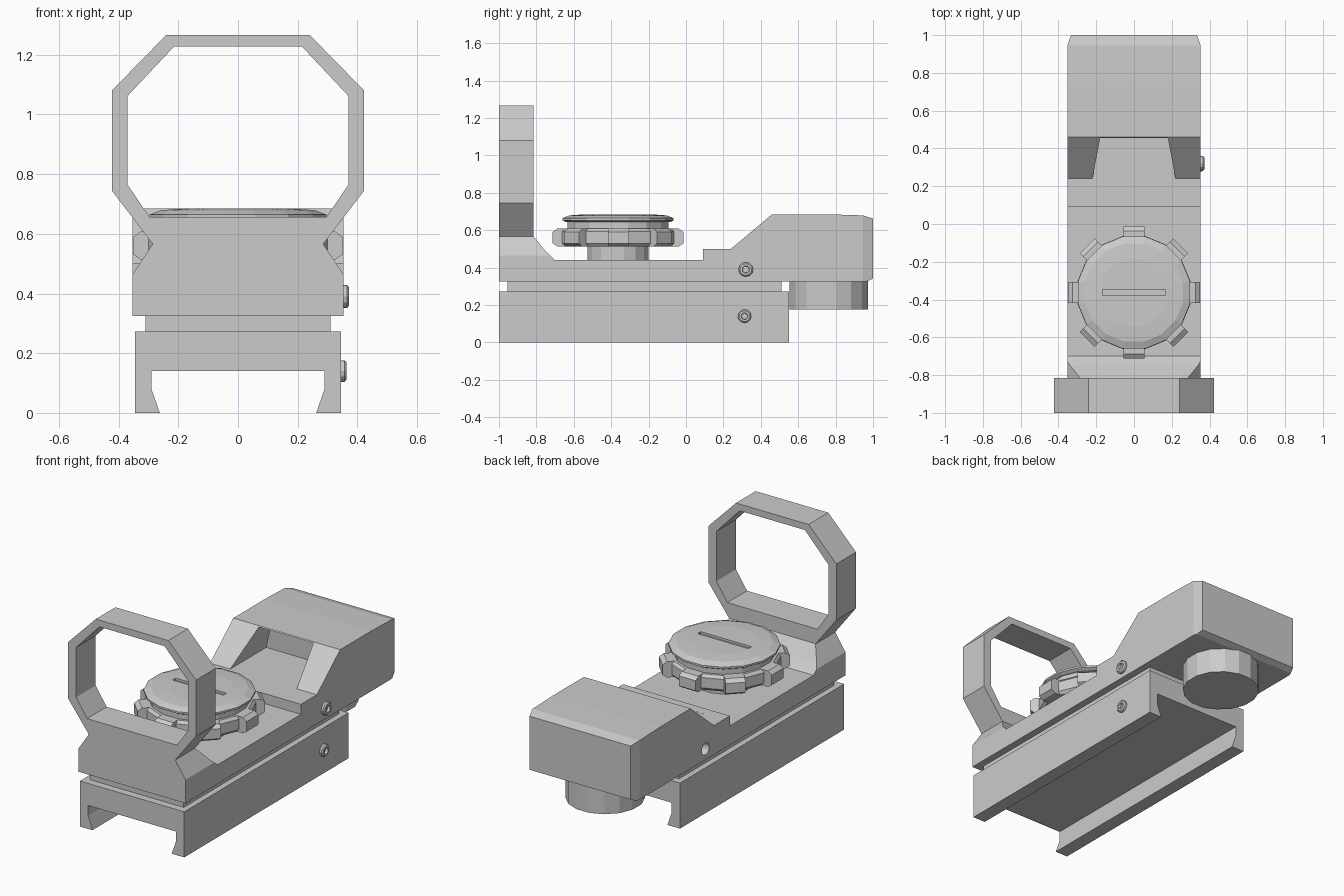
import bpy, bmesh, math
from mathutils import Matrix, Vector

if "Cube" in bpy.data.objects:
    bpy.data.objects.remove(bpy.data.objects["Cube"])


def finish(name, bm):
    bmesh.ops.recalc_face_normals(bm, faces=bm.faces)
    me = bpy.data.meshes.new(name)
    bm.to_mesh(me)
    bm.free()
    ob = bpy.data.objects.new(name, me)
    bpy.context.collection.objects.link(ob)
    return ob


def prism_bm(pts, axis, a, b):
    """Extrude a 2D outline along x (points are y,z) or y (points are x,z)."""
    bm = bmesh.new()
    at = (lambda p, t: (t, p[0], p[1])) if axis == 'x' else (lambda p, t: (p[0], t, p[1]))
    r0 = [bm.verts.new(at(p, a)) for p in pts]
    r1 = [bm.verts.new(at(p, b)) for p in pts]
    bm.faces.new(r0)
    bm.faces.new(r1[::-1])
    n = len(pts)
    for i in range(n):
        j = (i + 1) % n
        bm.faces.new((r0[i], r0[j], r1[j], r1[i]))
    return bm


def prism(name, pts, axis, a, b):
    return finish(name, prism_bm(pts, axis, a, b))


def mirrored(half):
    return half + [(-x, z) for x, z in reversed(half)]


def lathe(name, prof, n, matrix, turn=0.0):
    """Revolve (radius, height) rings about z, with flat end caps."""
    bm = bmesh.new()
    rings = []
    for r, h in prof:
        rings.append([bm.verts.new((r * math.cos(turn + 2 * math.pi * i / n),
                                    r * math.sin(turn + 2 * math.pi * i / n), h)) for i in range(n)])
    for p, q in zip(rings, rings[1:]):
        for i in range(n):
            j = (i + 1) % n
            bm.faces.new((p[i], p[j], q[j], q[i]))
    bm.faces.new(rings[0])
    bm.faces.new(rings[-1])
    bm.transform(matrix)
    return finish(name, bm)


def cut(ob, cutter):
    m = ob.modifiers.new("cut", 'BOOLEAN')
    m.operation = 'DIFFERENCE'
    m.solver = 'EXACT'
    m.object = cutter
    cutter.hide_render = True
    cutter.hide_set(True)


# Rail clamp and spacer plate
prism("rail_clamp", mirrored([(.345, .272), (.345, 0), (.262, 0), (.29, .08), (.29, .14)]), 'y', -1, .55)
prism("spacer_plate", mirrored([(.31, .265), (.31, .33)]), 'y', -.955, .51)

# Main body with rear hood, back corners pulled in
side = [(-1, .325), (-1, .567), (-.815, .567), (-.75, .487), (-.7, .44), (.09, .44), (.09, .5),
        (.24, .5), (.46, .685), (.75, .685), (.945, .679), (1, .662), (1, .342), (.965, .325)]
bm = prism_bm(side, 'x', -.353, .353)
bmesh.ops.bisect_plane(bm, geom=bm.verts[:] + bm.edges[:] + bm.faces[:],
                       plane_co=Vector((0, .945, 0)), plane_no=Vector((0, 1, 0)))
for v in bm.verts:
    if v.co.y > .946:
        v.co.x *= 1 - .055 * (v.co.y - .945) / .055
body = finish("main_body", bm)

# Hood opening, front side notches and screw bore
cut(body, prism("hood_cutter", mirrored([(.22, .4995), (.18, .68)]), 'y', .15, .58))
for s in (1, -1):
    wedge = [(s * .285, .567), (s * .353, .465), (s * .45, .32 + .0), (s * .45, .7), (s * .285, .7)]
    cut(body, prism("notch_cutter", wedge, 'y', -1.1, -.705))
cut(body, lathe("bore_cutter", [(.036, -.42), (.036, -.28)], 12,
                Matrix.Translation((0, .32, .39)) @ Matrix.Rotation(math.pi / 2, 4, 'Y')))

# Octagonal lens frame
outer = mirrored([(.24, 1.267), (.423, 1.08), (.423, .745), (.285, .565)])
inner = mirrored([(.215, 1.227), (.37, 1.062), (.37, .765), (.297, .657)])
bm = bmesh.new()
loops = [[bm.verts.new((x, y, z)) for x, z in pts]
         for pts, y in ((outer, -1), (outer, -.815), (inner, -.815), (inner, -1))]
for k in range(4):
    p, q = loops[k], loops[(k + 1) % 4]
    for i in range(8):
        j = (i + 1) % 8
        bm.faces.new((p[i], p[j], q[j], q[i]))
finish("lens_frame", bm)

# Adjustment knob: stem, lugged ring, neck and cap
C = Matrix.Translation((0, -.363, 0))
T = math.pi / 16
lathe("knob_stem", [(.167, .43), (.167, .52)], 16, C, T)
lathe("knob_ring", [(.29, .513), (.305, .53), (.305, .592), (.29, .608)], 16, C, T)
lathe("knob_neck", [(.275, .6), (.275, .65)], 16, C, T)
cap = lathe("knob_cap", [(.285, .643), (.303, .653), (.303, .664), (.265, .679), (.18, .685)], 16, C, T)
slot = prism("slot_cutter", [(-.378, .672), (-.378, .72), (-.348, .72), (-.348, .672)], 'x', -.168, .168)
cut(cap, slot)
for i in range(8):
    bm = prism_bm([(.27, .513), (.325, .513), (.35, .53), (.35, .59), (.325, .608), (.27, .608)],
                  'x', -.055, .055)
    bm.transform(C @ Matrix.Rotation(i * math.pi / 4, 4, 'Z'))
    finish("knob_lug", bm)

# Battery turret beneath the hood
lathe("battery_turret", [(.215, .175), (.215, .34)], 16, Matrix.Translation((0, .763, 0)), T)

# Socket head screws on the right side
for name, x, y, z, r in (("body_screw", .353, .32, .39, .039), ("clamp_screw", .345, .313, .14, .036)):
    lathe(name, [(r, -.02), (r, .012), (r * .8, .019), (r * .5, .019), (r * .45, .004)], 12,
          Matrix.Translation((x, y, z)) @ Matrix.Rotation(math.pi / 2, 4, 'Y'))
